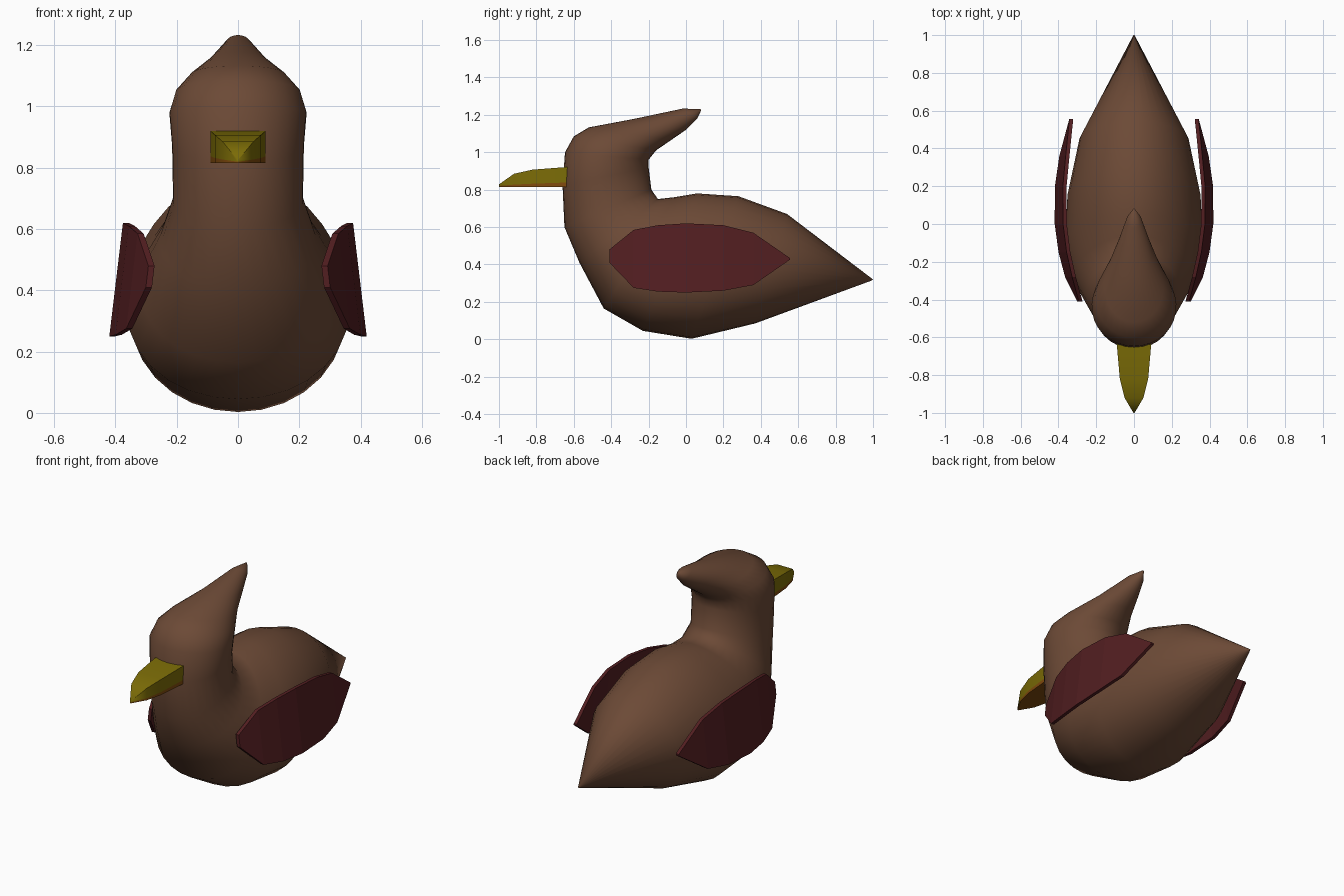
import bpy
import bmesh
import math

cube = bpy.data.objects.get("Cube")
if cube:
    bpy.data.objects.remove(cube, do_unlink=True)


def material(name, rgb):
    m = bpy.data.materials.new(name)
    m.use_nodes = True
    col = (*rgb, 1.0)
    m.diffuse_color = col
    bsdf = next(n for n in m.node_tree.nodes if n.type == 'BSDF_PRINCIPLED')
    bsdf.inputs["Base Color"].default_value = col
    bsdf.inputs["Roughness"].default_value = 0.8
    return m


brown = material("feather brown", (0.150, 0.068, 0.037))
maroon = material("wing maroon", (0.085, 0.013, 0.015))
yellow = material("beak yellow", (0.20, 0.150, 0.002))
orange = material("beak orange", (0.22, 0.070, 0.004))


def loft(name, rings, mat, smooth_angle=None):
    """Skin a row of closed rings and cap both ends."""
    bm = bmesh.new()
    rows = [[bm.verts.new(p) for p in ring] for ring in rings]
    n = len(rows[0])
    for a, b in zip(rows, rows[1:]):
        for i in range(n):
            j = (i + 1) % n
            bm.faces.new((a[i], a[j], b[j], b[i]))
    bm.faces.new(rows[0][::-1])
    bm.faces.new(rows[-1])
    bmesh.ops.recalc_face_normals(bm, faces=bm.faces[:])
    mesh = bpy.data.meshes.new(name)
    bm.to_mesh(mesh)
    bm.free()
    mesh.materials.append(mat)
    ob = bpy.data.objects.new(name, mesh)
    bpy.context.collection.objects.link(ob)
    if smooth_angle is not None:
        bpy.ops.object.select_all(action='DESELECT')
        ob.select_set(True)
        bpy.context.view_layer.objects.active = ob
        bpy.ops.object.shade_smooth_by_angle(angle=math.radians(smooth_angle))
    return ob


# Body, neck, head and crest: sections from the tail to the crest tip
# (back/top y, z, front/bottom y, z, half width, egg shape)
sections = [
    (1.00, 0.32, 0.995, 0.315, 0.004, 0.0),
    (0.54, 0.67, 0.37, 0.085, 0.288, 0.06),
    (0.28, 0.765, 0.03, 0.003, 0.352, 0.12),
    (0.06, 0.78, -0.23, 0.045, 0.362, 0.16),
    (-0.06, 0.76, -0.44, 0.165, 0.315, 0.16),
    (-0.15, 0.75, -0.57, 0.41, 0.253, 0.10),
    (-0.185, 0.80, -0.65, 0.60, 0.212, 0.05),
    (-0.20, 0.92, -0.66, 0.82, 0.215, 0.05),
    (-0.20, 0.96, -0.647, 1.00, 0.224, 0.05),
    (-0.16, 1.01, -0.60, 1.085, 0.203, 0.06),
    (-0.08, 1.065, -0.52, 1.133, 0.155, 0.12),
    (0.00, 1.12, -0.28, 1.178, 0.092, 0.10),
    (0.06, 1.18, -0.02, 1.233, 0.04, 0.0),
    (0.082, 1.226, 0.076, 1.232, 0.004, 0.0),
]
SIDES = 32


def egg_ring(by, bz, fy, fz, w, egg):
    ring = []
    for i in range(SIDES):
        a = 2 * math.pi * i / SIDES
        c, s = math.cos(a), math.sin(a)
        t = (1 - c) / 2
        ring.append((w * s * (1 - egg * c), by + (fy - by) * t, bz + (fz - bz) * t))
    return ring


loft("body", [egg_ring(*s) for s in sections], brown, 120)

# Beak: y, half width, top z, parting z
beak = [
    (-0.55, 0.092, 0.925, 0.842),
    (-0.65, 0.090, 0.920, 0.838),
    (-0.82, 0.075, 0.907, 0.832),
    (-0.92, 0.050, 0.885, 0.827),
    (-1.00, 0.003, 0.828, 0.820),
]


def box_ring(y, w, top, bottom):
    return [(-w, y, bottom), (w, y, bottom), (w, y, top), (-w, y, top)]


loft("upper_beak", [box_ring(*b) for b in beak], yellow, 60)
loft("lower_beak", [box_ring(y, w, part, 0.815) for y, w, _, part in beak], orange, 60)

# Wings: y, bottom z, top z, inward bend
wing = [
    (-0.41, 0.41, 0.48, 0.100),
    (-0.28, 0.275, 0.585, 0.052),
    (-0.15, 0.255, 0.61, 0.02),
    (0.00, 0.25, 0.62, 0.0),
    (0.20, 0.26, 0.61, 0.0),
    (0.36, 0.29, 0.57, 0.02),
    (0.555, 0.425, 0.435, 0.056),
]


def wing_ring(side, y, z0, z1, bend, depth=0.02):
    def outer(z):
        return 0.42 - 0.12 * (z - 0.25) - bend
    return [(side * outer(z0), y, z0), (side * outer(z1), y, z1),
            (side * (outer(z1) - depth), y, z1), (side * (outer(z0) - depth), y, z0)]


for label, side in (("left_wing", 1), ("right_wing", -1)):
    loft(label, [wing_ring(side, *w) for w in wing], maroon)
